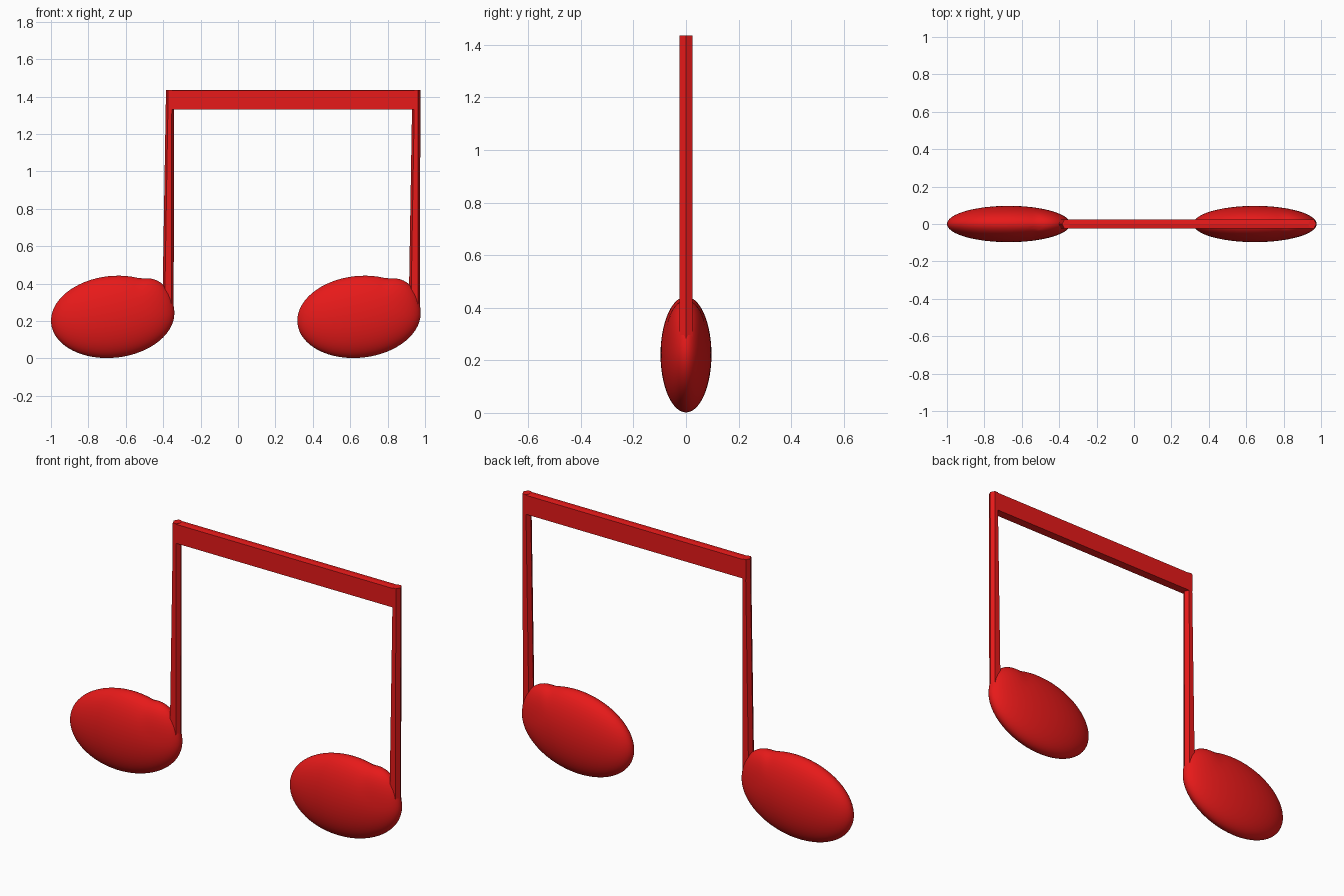
import bpy, bmesh
from math import radians
from mathutils import Matrix, Vector

if "Cube" in bpy.data.objects:
    bpy.data.objects.remove(bpy.data.objects["Cube"])

red = bpy.data.materials.new("red")
red.diffuse_color = (0.8, 0.01, 0.01, 1)
red.use_nodes = True
red.node_tree.nodes["Principled BSDF"].inputs["Base Color"].default_value = red.diffuse_color


def finish(name, bm, smooth=False):
    bmesh.ops.recalc_face_normals(bm, faces=bm.faces)
    me = bpy.data.meshes.new(name)
    bm.to_mesh(me)
    bm.free()
    me.materials.append(red)
    for p in me.polygons:
        p.use_smooth = smooth
    ob = bpy.data.objects.new(name, me)
    bpy.context.collection.objects.link(ob)
    return ob


def loft(name, sections):
    """Skin a list of equally sized vertex rings and cap the ends."""
    bm = bmesh.new()
    rings = [[bm.verts.new(p) for p in s] for s in sections]
    n = len(rings[0])
    for a, b in zip(rings, rings[1:]):
        for i in range(n):
            j = (i + 1) % n
            bm.faces.new((a[i], a[j], b[j], b[i]))
    bm.faces.new(rings[0])
    bm.faces.new(rings[-1])
    return finish(name, bm)


def note_head(name, cx):
    # tilted flat ellipsoid, swollen slightly where the stem leaves it
    bm = bmesh.new()
    bmesh.ops.create_uvsphere(bm, u_segments=64, v_segments=32, radius=1)
    m = Matrix.Rotation(radians(-6.2), 4, 'Y') @ Matrix.Diagonal((0.331, 0.097, 0.2185, 1))
    bmesh.ops.transform(bm, matrix=m, verts=bm.verts)
    for v in bm.verts:
        d = (Vector((v.co.x, v.co.z)) - Vector((0.27, 0.15))).length
        if d < 0.13 and v.co.z > 0:
            v.co.z += 0.03 * (1 - (d / 0.13) ** 2)
    bmesh.ops.translate(bm, verts=bm.verts, vec=(cx, 0, 0.222))
    return finish(name, bm, True)


def hexagon(x0, x1, z, y=0.024, tip=0.012):
    return [(x0, 0, z), (x0 + tip, -y, z), (x1 - tip, -y, z),
            (x1, 0, z), (x1 - tip, y, z), (x0 + tip, y, z)]


# two notes: head plus slightly tapered stem with ridged sides
for side, cx in (("left", -0.67), ("right", 0.647)):
    note_head(side + "_note_head", cx)
    loft(side + "_stem", [hexagon(cx + 0.265, cx + 0.326, 0.22),
                          hexagon(cx + 0.285, cx + 0.328, 1.436)])

# beam joining the stems
loft("beam", [[(x, -0.024, 1.33), (x, 0.024, 1.33), (x, 0.024, 1.433), (x, 0, 1.436), (x, -0.024, 1.433)]
              for x in (-0.375, 0.962)])
